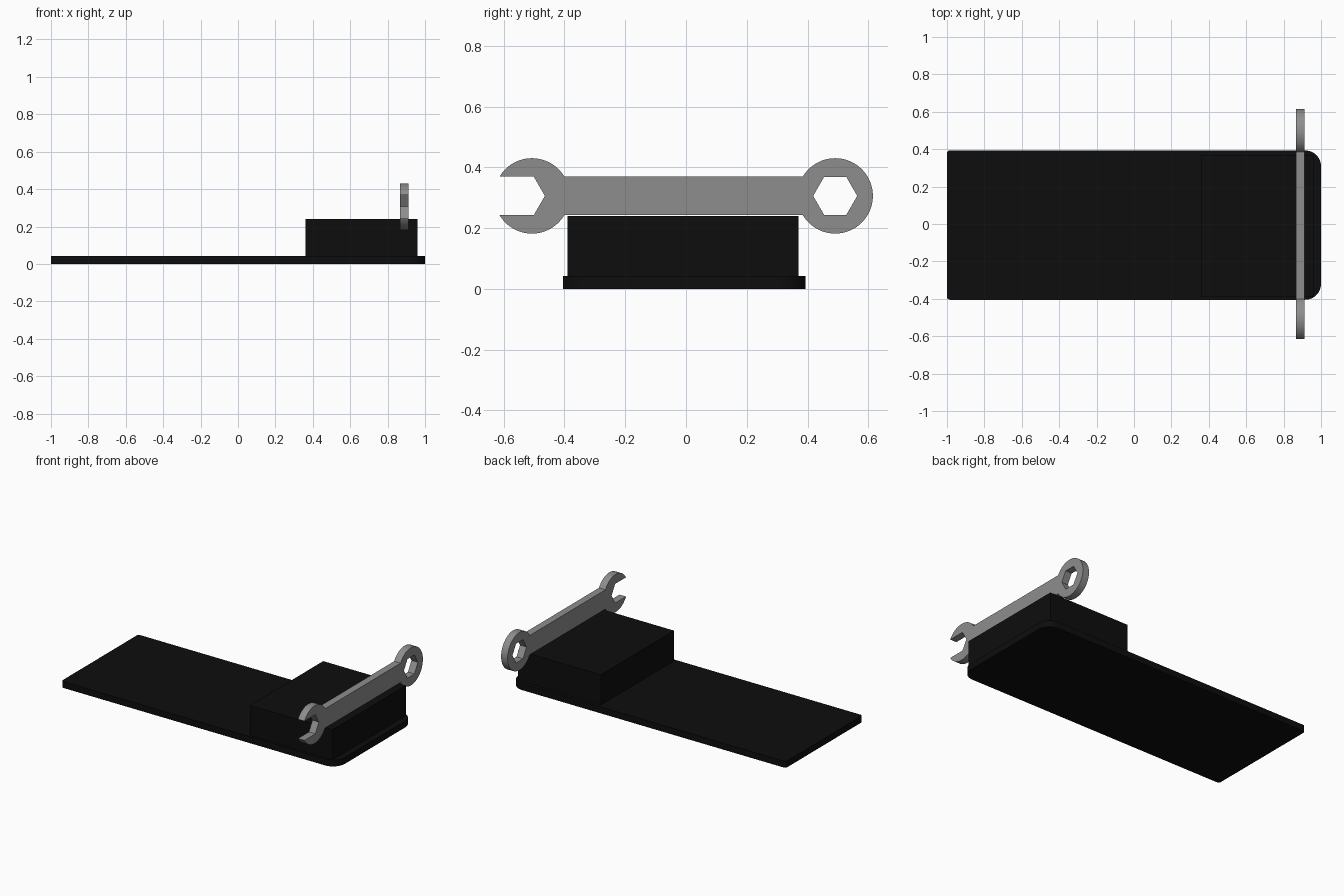
import bpy, bmesh
from math import sin, cos, pi, asin, radians
from mathutils import Matrix

if "Cube" in bpy.data.objects:
    bpy.data.objects.remove(bpy.data.objects["Cube"])


def material(name, v):
    m = bpy.data.materials.new(name)
    m.diffuse_color = (v, v, v, 1)
    m.use_nodes = True
    m.node_tree.nodes["Principled BSDF"].inputs["Base Color"].default_value = m.diffuse_color
    return m


black = material("matte black", 0.004)
steel = material("steel grey", 0.27)


def arc(cx, cy, r, a0, a1, n):
    return [(cx + r * cos(a0 + (a1 - a0) * i / n),
             cy + r * sin(a0 + (a1 - a0) * i / n)) for i in range(n + 1)]


def extrude_outline(name, loops, depth, mat, matrix):
    """Fill 2D loops (inner loops become holes) and extrude symmetrically."""
    cu = bpy.data.curves.new(name, 'CURVE')
    cu.dimensions, cu.fill_mode, cu.extrude = '2D', 'BOTH', depth / 2
    for pts in loops:
        sp = cu.splines.new('POLY')
        sp.points.add(len(pts) - 1)
        for p, (x, y) in zip(sp.points, pts):
            p.co = (x, y, 0, 1)
        sp.use_cyclic_u = True
    tmp = bpy.data.objects.new(name + "_outline", cu)
    bpy.context.collection.objects.link(tmp)
    dg = bpy.context.evaluated_depsgraph_get()
    me = bpy.data.meshes.new_from_object(tmp.evaluated_get(dg))
    bpy.data.objects.remove(tmp)
    me.transform(matrix)
    bm = bmesh.new()
    bm.from_mesh(me)
    bmesh.ops.remove_doubles(bm, verts=bm.verts, dist=1e-5)
    bmesh.ops.recalc_face_normals(bm, faces=bm.faces)
    bm.to_mesh(me)
    bm.free()
    me.materials.clear()
    me.materials.append(mat)
    ob = bpy.data.objects.new(name, me)
    bpy.context.collection.objects.link(ob)
    bpy.ops.object.select_all(action='DESELECT')
    ob.select_set(True)
    bpy.context.view_layer.objects.active = ob
    bpy.ops.object.shade_smooth_by_angle(angle=radians(30))
    return ob


# Base plate: large rounded corners at one end, tiny ones at the other
y0, y1 = -0.405, 0.393
R, r = 0.085, 0.015
plate = (arc(1 - R, y0 + R, R, -pi / 2, 0, 12) + arc(1 - R, y1 - R, R, 0, pi / 2, 12)
         + arc(-1 + r, y1 - r, r, pi / 2, pi, 4) + arc(-1 + r, y0 + r, r, pi, 1.5 * pi, 4))
extrude_outline("base_plate", [plate], 0.042, black, Matrix.Translation((0, 0, 0.021)))

# Raised block
block = [(0.36, -0.39), (0.96, -0.39), (0.96, 0.37), (0.36, 0.37)]
extrude_outline("raised_block", [block], 0.2, black, Matrix.Translation((0, 0, 0.14)))

# Wrench: outline drawn in (y, z), standing on edge across the block
head_r, half, hex_r = 0.124, 0.063, 0.0725
ring_y, jaw_y, mouth_y = 0.491, -0.507, -0.537
a = asin(half / head_r)
tip = -0.615                              # jaws are cut off square here
b = asin(half / head_r)
jaw_top = [p for p in arc(jaw_y, 0, head_r, a, pi - b, 40)]
jaw_top = [(max(y, tip), z) for y, z in jaw_top]
jaw_bottom = [(y, -z) for y, z in reversed(jaw_top)]
mouth = [(mouth_y + hex_r / 2, half), (mouth_y + hex_r, 0), (mouth_y + hex_r / 2, -half)]
outline = arc(ring_y, 0, head_r, -pi + a, pi - a, 60) + jaw_top + mouth + jaw_bottom
hexagon = arc(ring_y, 0, hex_r, 0, 5 * pi / 3, 5)
stand = Matrix(((0, 0, 1, 0.889), (1, 0, 0, 0), (0, 1, 0, 0.306), (0, 0, 0, 1)))
extrude_outline("wrench", [outline, hexagon], 0.047, steel, stand)
